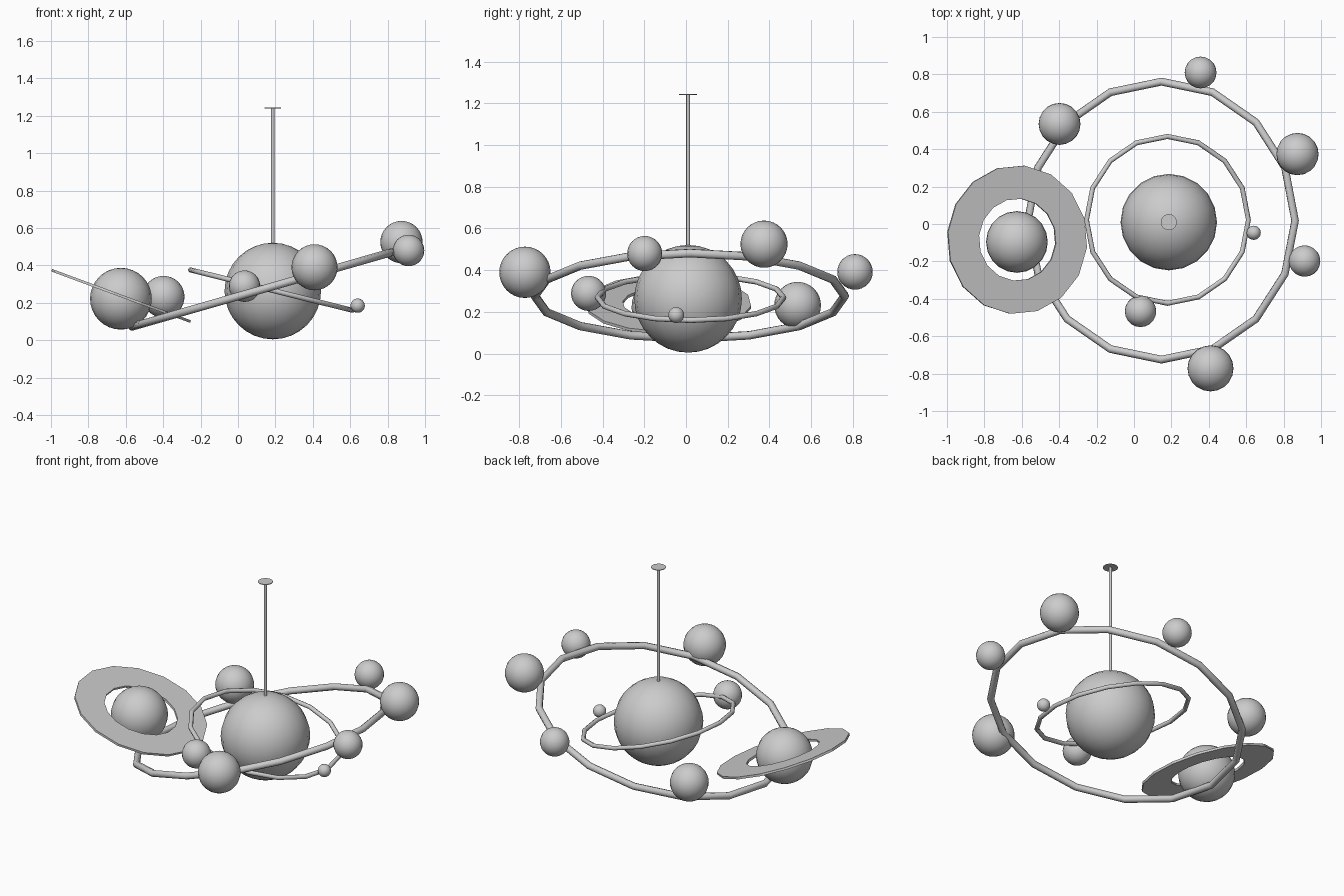
import bpy, bmesh
from math import radians

if "Cube" in bpy.data.objects:
    bpy.data.objects.remove(bpy.data.objects["Cube"])


def smooth(angle=50):
    bpy.ops.object.shade_smooth_by_angle(angle=radians(angle))


def ball(name, loc, r):
    bpy.ops.mesh.primitive_uv_sphere_add(segments=20, ring_count=16, radius=r, location=loc)
    bpy.context.object.name = name
    smooth()


def orbit(name, loc, major, minor, tilt):
    bpy.ops.mesh.primitive_torus_add(major_segments=16, minor_segments=8,
                                     major_radius=major, minor_radius=minor,
                                     location=loc, rotation=(0, radians(tilt), 0))
    bpy.context.object.name = name
    smooth()


def cylinder(name, loc, r, depth, sides):
    bpy.ops.mesh.primitive_cylinder_add(vertices=sides, radius=r, depth=depth, location=loc)
    bpy.context.object.name = name
    smooth()


def flat_ring(name, loc, r_in, r_out, thick, tilt, turn):
    bm = bmesh.new()
    rings = []
    for r, z in ((r_in, -thick / 2), (r_out, -thick / 2), (r_out, thick / 2), (r_in, thick / 2)):
        rings.append(bmesh.ops.create_circle(bm, segments=16, radius=r)["verts"])
        for v in rings[-1]:
            v.co.z = z
    for k in range(4):
        a, b = rings[k], rings[(k + 1) % 4]
        for i in range(16):
            j = (i + 1) % 16
            bm.faces.new((a[i], a[j], b[j], b[i]))
    bmesh.ops.recalc_face_normals(bm, faces=bm.faces)
    mesh = bpy.data.meshes.new(name)
    bm.to_mesh(mesh)
    bm.free()
    ob = bpy.data.objects.new(name, mesh)
    ob.location = loc
    ob.rotation_euler = (0, radians(tilt), 0)
    # turn the polygon within its own plane before tilting
    ob.rotation_mode = 'ZYX'
    ob.rotation_euler = (0, radians(tilt), radians(turn))
    bpy.context.collection.objects.link(ob)


# Central sun hanging from a rod and ceiling disc
ball("sun", (0.186, 0.01, 0.263), 0.258)
cylinder("hanging_rod", (0.186, 0.01, 0.87), 0.009, 0.745, 12)
cylinder("ceiling_disc", (0.186, 0.01, 1.242), 0.043, 0.004, 20)

# Tilted orbit hoops
orbit("outer_orbit", (0.147, 0.018, 0.277), 0.743, 0.021, -16)
orbit("inner_orbit", (0.179, 0.022, 0.268), 0.446, 0.0135, 14)

# Ringed planet
ball("ringed_planet", (-0.626, -0.096, 0.222), 0.165)
flat_ring("planet_ring", (-0.625, -0.084, 0.237), 0.22, 0.398, 0.014, 20.3, -6)

# Planets on the orbits
planets = [
    (-0.398, 0.535, 0.232, 0.112),
    (0.356, 0.81, 0.392, 0.085),
    (0.874, 0.374, 0.525, 0.113),
    (0.912, -0.198, 0.48, 0.084),
    (0.409, -0.772, 0.39, 0.123),
    (0.035, -0.467, 0.289, 0.084),
    (0.64, -0.047, 0.185, 0.038),
]
for i, (x, y, z, r) in enumerate(planets):
    ball(f"planet_{i + 1}", (x, y, z), r)
